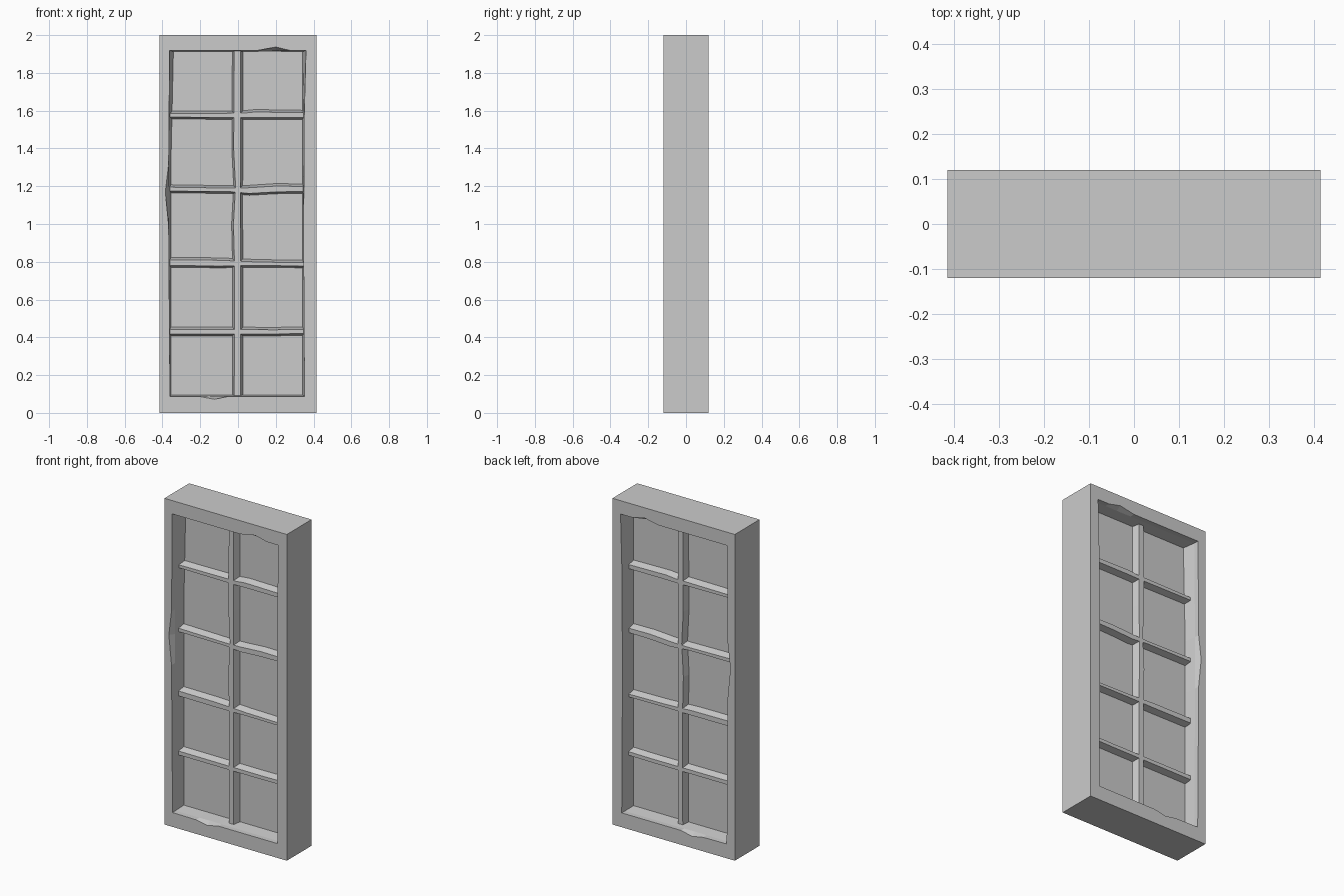
import bpy
import bmesh

old = bpy.data.objects.get("Cube")
if old:
    bpy.data.objects.remove(old, do_unlink=True)

grey = bpy.data.materials.new("plain_grey")
grey.use_nodes = True
colour = (0.6, 0.6, 0.6, 1)
grey.diffuse_color = colour
grey.node_tree.nodes["Principled BSDF"].inputs["Base Color"].default_value = colour

W, H, D = 0.415, 2.0, 0.12   # outer half width, height, half depth
PANE = 0.018                 # half thickness of the pane
BAR = 0.06                   # half depth of the glazing bars


def finish(name, bm, mirror=True):
    bmesh.ops.recalc_face_normals(bm, faces=bm.faces)
    mesh = bpy.data.meshes.new(name)
    bm.to_mesh(mesh)
    bm.free()
    mesh.materials.append(grey)
    obj = bpy.data.objects.new(name, mesh)
    bpy.context.collection.objects.link(obj)
    if mirror:
        mod = obj.modifiers.new("both_sides", 'MIRROR')
        mod.use_axis = (False, True, False)
        mod.use_clip = True
    return obj


def ring(bm, points, y):
    return [bm.verts.new((x, y, z)) for x, z in points]


def bridge(bm, a, b, closed=True):
    n = len(a)
    for i in range(n if closed else n - 1):
        j = (i + 1) % n
        bm.faces.new((a[i], a[j], b[j], b[i]))


# Frame: tapered opening with a chipped edge on three sides
front = [(-0.36, 0.088), (-0.2, 0.086), (-0.125, 0.072), (-0.05, 0.088),
         (0.352, 0.088), (0.347, 0.9), (0.35, 1.55), (0.36, 1.918),
         (0.28, 1.918), (0.2, 1.937), (0.1, 1.918), (-0.362, 1.918),
         (-0.367, 1.32), (-0.385, 1.17), (-0.367, 0.99)]
behind = [(-0.36, 0.088), (-0.2, 0.088), (-0.125, 0.089), (-0.05, 0.088),
          (0.352, 0.088), (0.347, 0.9), (0.349, 1.55), (0.358, 1.918),
          (0.28, 1.918), (0.2, 1.917), (0.1, 1.918), (-0.36, 1.918),
          (-0.366, 1.32), (-0.364, 1.17), (-0.366, 0.99)]
inner = [(max(-0.355, min(0.342, x)), max(0.096, min(1.912, z))) for x, z in behind]
inner[11] = (-0.342, 1.912)
bm = bmesh.new()
opening = ring(bm, front, -D)
shoulder = ring(bm, behind, -D + 0.03)
middle = ring(bm, inner, -PANE)
corners = [(-W, 0), (W, 0), (W, H), (-W, H)]
outer = ring(bm, corners, -D)
bridge(bm, outer, ring(bm, corners, 0))
bridge(bm, opening, shoulder)
bridge(bm, shoulder, middle)
# Front face as four strips between the outer corners and the opening
inside = [0, 4, 7, 11, 15]
for k in range(4):
    strip = [opening[i % 15] for i in range(inside[k], inside[k + 1] + 1)]
    bm.faces.new([outer[(k + 1) % 4], outer[k]] + strip)
finish("frame", bm)

# Pane
bm = bmesh.new()
bmesh.ops.create_cube(bm, size=1)
for v in bm.verts:
    v.co.x *= 0.74
    v.co.y *= 2 * PANE
    v.co.z = 1.0 + v.co.z * 1.86
finish("pane", bm, mirror=False)


def bar(name, stations, upright=False):
    """Tapered bar; stations give (position, low edge, high edge)."""
    bm = bmesh.new()
    rings = []
    for t, low, high in stations:
        section = [(low, -PANE), (low + 0.01, -BAR), (high - 0.013, -BAR), (high, -PANE)]
        rings.append([bm.verts.new((s, y, t) if upright else (t, y, s)) for s, y in section])
    for a, b in zip(rings, rings[1:]):
        bridge(bm, a, b, closed=False)
    for end in (rings[0], rings[-1]):
        bm.faces.new(end)
    finish(name, bm)


# Glazing bars, slightly uneven
bar("upright_bar", [(0.09, -0.03, 0.026), (0.8, -0.029, 0.026), (1.0, -0.034, 0.025),
                    (1.2, -0.023, 0.025), (1.4, -0.033, 0.026), (1.915, -0.03, 0.026)], True)
bar("cross_bar_1", [(-0.36, 0.408, 0.455), (0.2, 0.408, 0.453), (0.347, 0.41, 0.455)])
bar("cross_bar_2", [(-0.36, 0.77, 0.823), (-0.1, 0.768, 0.821),
                    (0.1, 0.77, 0.812), (0.347, 0.768, 0.808)])
bar("cross_bar_3", [(-0.36, 1.164, 1.208), (-0.05, 1.162, 1.203),
                    (0.06, 1.152, 1.205), (0.2, 1.16, 1.214), (0.347, 1.162, 1.212)])
bar("cross_bar_4", [(-0.36, 1.556, 1.597), (0.03, 1.553, 1.6),
                    (0.09, 1.554, 1.606), (0.347, 1.554, 1.602)])
